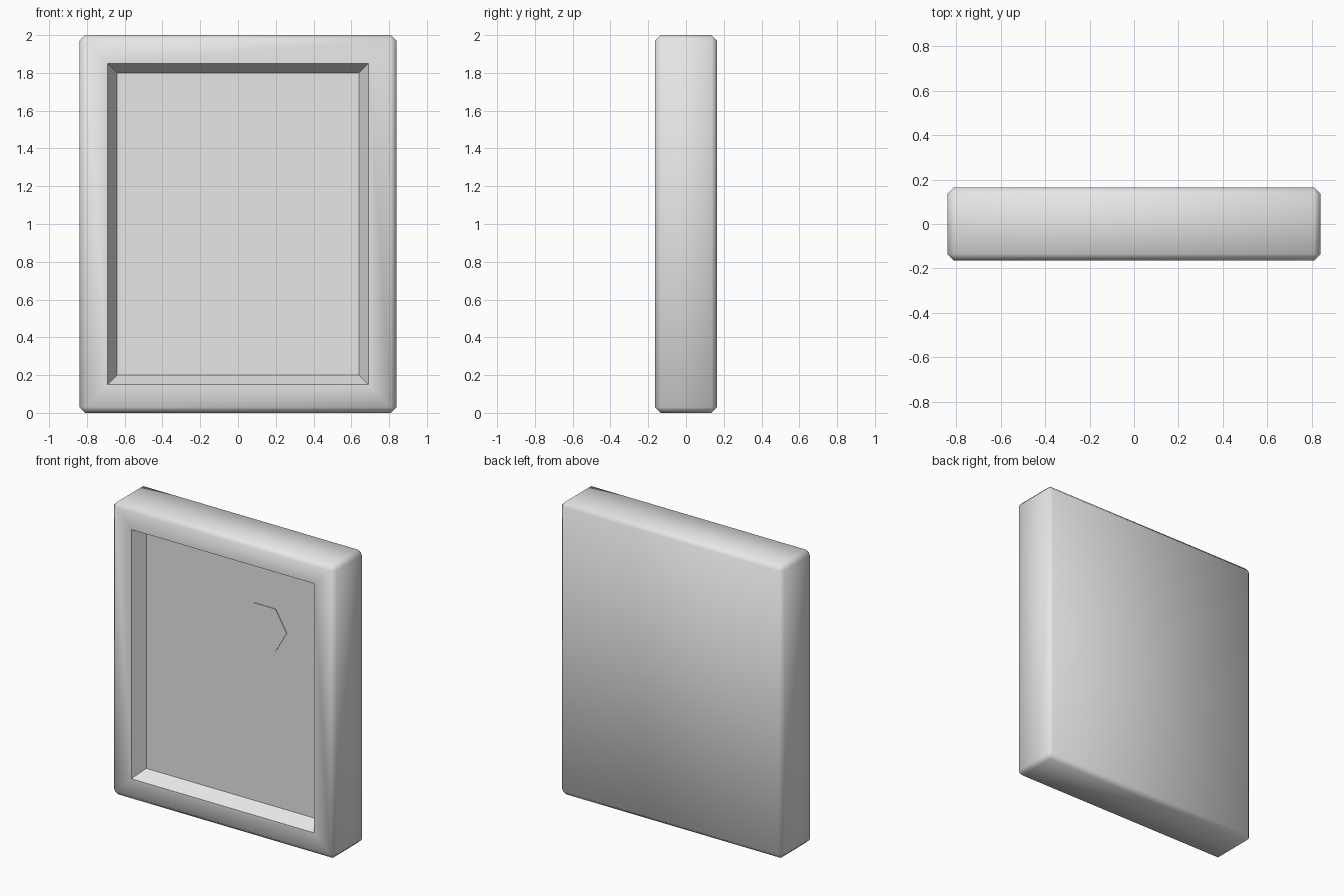
import bpy
import bmesh
import math
from mathutils import Matrix, Vector

WIDTH, DEPTH, HEIGHT = 1.68, 0.33, 2.0
BEVEL = 0.03
RIM = 0.12
SLOPE, RECESS = 0.05, 0.09

cube = bpy.data.objects.get("Cube")
if cube:
    bpy.data.objects.remove(cube, do_unlink=True)

grey = bpy.data.materials.new("light_grey")
grey.use_nodes = True
grey.diffuse_color = (0.8, 0.8, 0.8, 1)
grey.node_tree.nodes["Principled BSDF"].inputs["Base Color"].default_value = (0.8, 0.8, 0.8, 1)


def finish(name, bm):
    """Turn a bmesh into a smooth shaded object with sharp creases."""
    mesh = bpy.data.meshes.new(name)
    bm.to_mesh(mesh)
    bm.free()
    mesh.materials.append(grey)
    obj = bpy.data.objects.new(name, mesh)
    bpy.context.collection.objects.link(obj)
    bpy.ops.object.select_all(action="DESELECT")
    obj.select_set(True)
    bpy.context.view_layer.objects.active = obj
    bpy.ops.object.shade_smooth_by_angle(angle=math.radians(50))
    return obj


# Slab with chamfered edges
bm = bmesh.new()
bmesh.ops.create_cube(bm, size=1, matrix=Matrix.Translation((0, 0, HEIGHT / 2))
                      @ Matrix.Diagonal((WIDTH, DEPTH, HEIGHT, 1)))
bmesh.ops.bevel(bm, geom=bm.edges[:], offset=BEVEL, segments=1, affect="EDGES")
bm.normal_update()

# Flat rim, then sloping walls down to the recessed panel
front = min(bm.faces, key=lambda f: f.calc_center_median().y)
bmesh.ops.inset_region(bm, faces=[front], thickness=RIM, use_even_offset=True)
bmesh.ops.inset_region(bm, faces=[front], thickness=SLOPE, use_even_offset=True)
for vert in front.verts:
    vert.co.y += RECESS
floor_y = front.calc_center_median().y
finish("framed_panel", bm)

# Thin hexagonal plate lying on the panel
bm = bmesh.new()
thickness = 0.004
bmesh.ops.create_cone(bm, cap_ends=True, segments=6, radius1=0.167, radius2=0.167, depth=thickness,
                      matrix=Matrix.Translation(Vector((0.255, floor_y - thickness / 2, 1.405)))
                      @ Matrix.Rotation(math.radians(90), 4, "X")
                      @ Matrix.Rotation(math.radians(30), 4, "Z"))
finish("hexagon_plate", bm)
